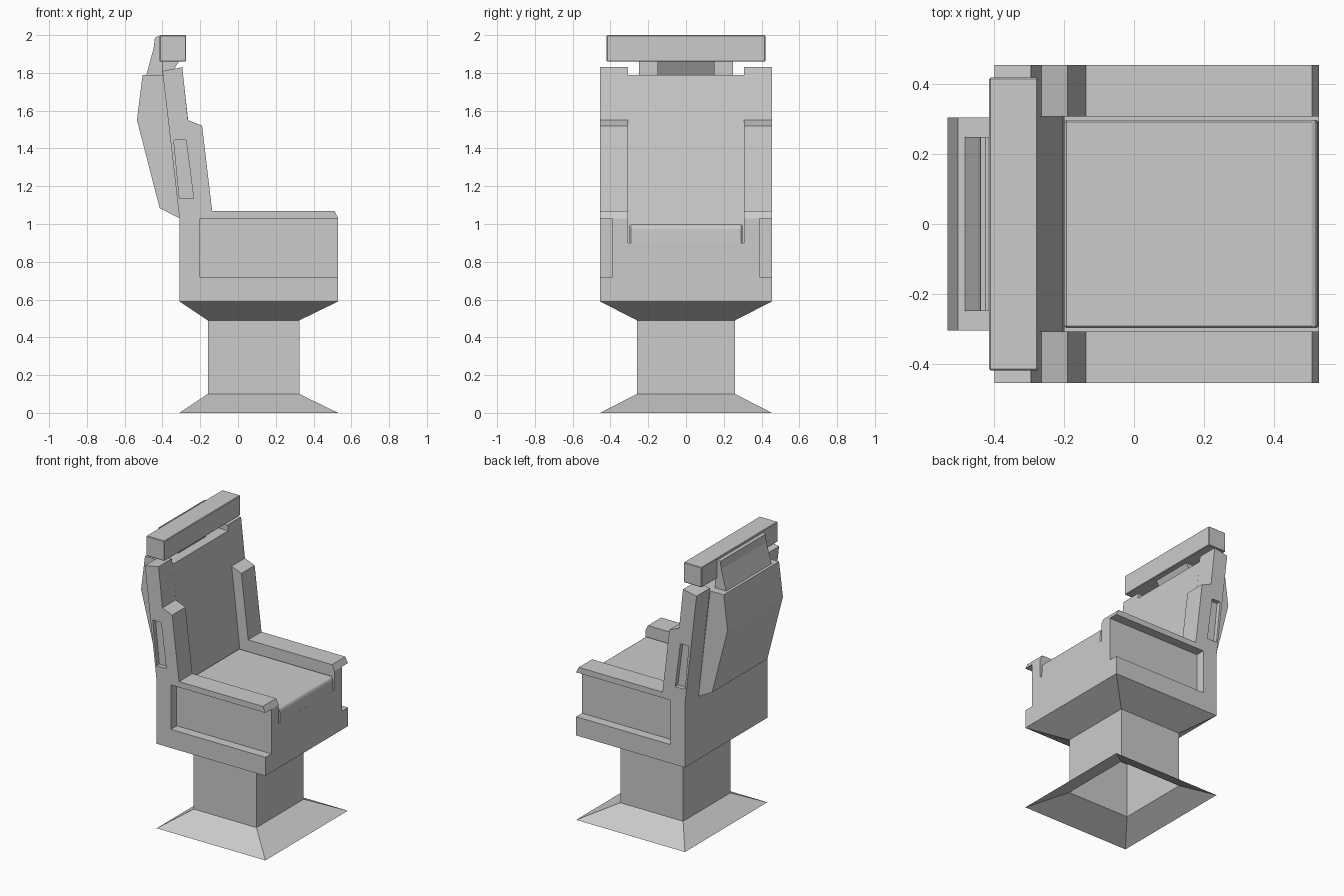
import bpy
import bmesh

if "Cube" in bpy.data.objects:
    bpy.data.objects.remove(bpy.data.objects["Cube"], do_unlink=True)

grey = bpy.data.materials.new("light_grey")
grey.use_nodes = True
grey.diffuse_color = (0.6, 0.6, 0.6, 1)
grey.node_tree.nodes["Principled BSDF"].inputs["Base Color"].default_value = (0.6, 0.6, 0.6, 1)


def finish(name, bm, bevel=0):
    bmesh.ops.recalc_face_normals(bm, faces=bm.faces)
    mesh = bpy.data.meshes.new(name)
    bm.to_mesh(mesh)
    bm.free()
    mesh.materials.append(grey)
    obj = bpy.data.objects.new(name, mesh)
    bpy.context.collection.objects.link(obj)
    if bevel:
        mod = obj.modifiers.new("bevel", 'BEVEL')
        mod.width = bevel
        mod.segments = 1
    return obj


def prism(name, outline, start, end, axis='Y', bevel=0):
    """Extrude an (x, z) outline along y, or a (y, z) outline along x."""
    bm = bmesh.new()
    place = (lambda a, b, d: (a, d, b)) if axis == 'Y' else (lambda a, b, d: (d, a, b))
    face = bm.faces.new([bm.verts.new(place(a, b, start)) for a, b in outline])
    moved = bmesh.ops.extrude_face_region(bm, geom=[face])["geom"]
    shift = place(0, 0, end - start)
    bmesh.ops.translate(bm, vec=shift, verts=[v for v in moved if isinstance(v, bmesh.types.BMVert)])
    return finish(name, bm, bevel)


def box(x0, x1, z0, z1):
    return [(x0, z0), (x1, z0), (x1, z1), (x0, z1)]


# Pedestal: open rectangular shell flaring at foot and seat
bm = bmesh.new()
rings = []
for z, x0, x1, y in [(0, -0.31, 0.53, 0.455), (0.1, -0.16, 0.325, 0.26),
                     (0.49, -0.16, 0.325, 0.26), (0.59, -0.31, 0.53, 0.455)]:
    rings.append([bm.verts.new(p) for p in [(x0, -y, z), (x1, -y, z), (x1, y, z), (x0, y, z)]])
for low, high in zip(rings, rings[1:]):
    for i in range(4):
        j = (i + 1) % 4
        bm.faces.new((low[i], low[j], high[j], high[i]))
finish("pedestal", bm)

# Seat body: cross-section with side recesses and a well for the cushion
half = [(0.455, 0.59), (0.455, 0.72), (0.39, 0.72), (0.39, 1.03), (0.308, 1.03), (0.308, 0.9)]
section = half + [(-y, z) for y, z in reversed(half)]
prism("seat_body", section, -0.2, 0.53, axis='X')

# Cushion with a softened front edge
prism("seat_cushion", [(-0.2, 0.89), (0.53, 0.89), (0.527, 0.98), (0.515, 0.997), (-0.2, 0.997)],
      -0.298, 0.298, bevel=0.006)

# Reclined backrest
prism("backrest", [(-0.31, 0.59), (-0.2, 0.59), (-0.203, 1.0), (-0.291, 1.79),
                   (-0.4, 1.79), (-0.31, 1.03)], -0.31, 0.31)

# Armrests and stepped side posts with a slanted slot
post = [(-0.31, 0.59), (-0.2, 0.59), (-0.2, 1.03), (-0.14, 1.03), (-0.137, 1.07),
        (-0.19, 1.52), (-0.265, 1.55), (-0.295, 1.83), (-0.4, 1.81), (-0.31, 1.03)]
arm = [(-0.2, 1.03), (0.53, 1.03), (0.51, 1.07), (-0.2, 1.07)]
slot = [(-0.31, 1.135), (-0.235, 1.135), (-0.275, 1.445), (-0.34, 1.445)]
for side, s in (("left", 1), ("right", -1)):
    prism(side + "_armrest", arm, 0.308 * s, 0.455 * s)
    upright = prism(side + "_side_post", post, 0.308 * s, 0.455 * s)
    cutter = prism("slot_cutter", slot, 0.425 * s, 0.5 * s)
    cutter.hide_render = True
    mod = upright.modifiers.new("slot", 'BOOLEAN')
    mod.operation = 'DIFFERENCE'
    mod.solver = 'EXACT'
    mod.object = cutter
    bpy.context.view_layer.objects.active = upright
    bpy.ops.object.modifier_apply(modifier=mod.name)
    bpy.data.objects.remove(cutter, do_unlink=True)

# Raised panel on the rear of the backrest
prism("rear_panel", [(-0.31, 1.03), (-0.415, 1.085), (-0.535, 1.55), (-0.505, 1.79), (-0.395, 1.79)],
      -0.305, 0.305)

# Headrest, its rear plate and its neck
prism("headrest", box(-0.415, -0.275, 1.86, 2.0), -0.42, 0.42, bevel=0.004)
prism("headrest_rear_plate", [(-0.485, 1.79), (-0.4, 1.79), (-0.4, 1.99), (-0.425, 1.993), (-0.44, 1.985),
                              (-0.447, 1.93)], -0.25, 0.25)
prism("headrest_neck", [(-0.41, 1.785), (-0.36, 1.785), (-0.31, 1.865), (-0.41, 1.865)], -0.15, 0.15)
